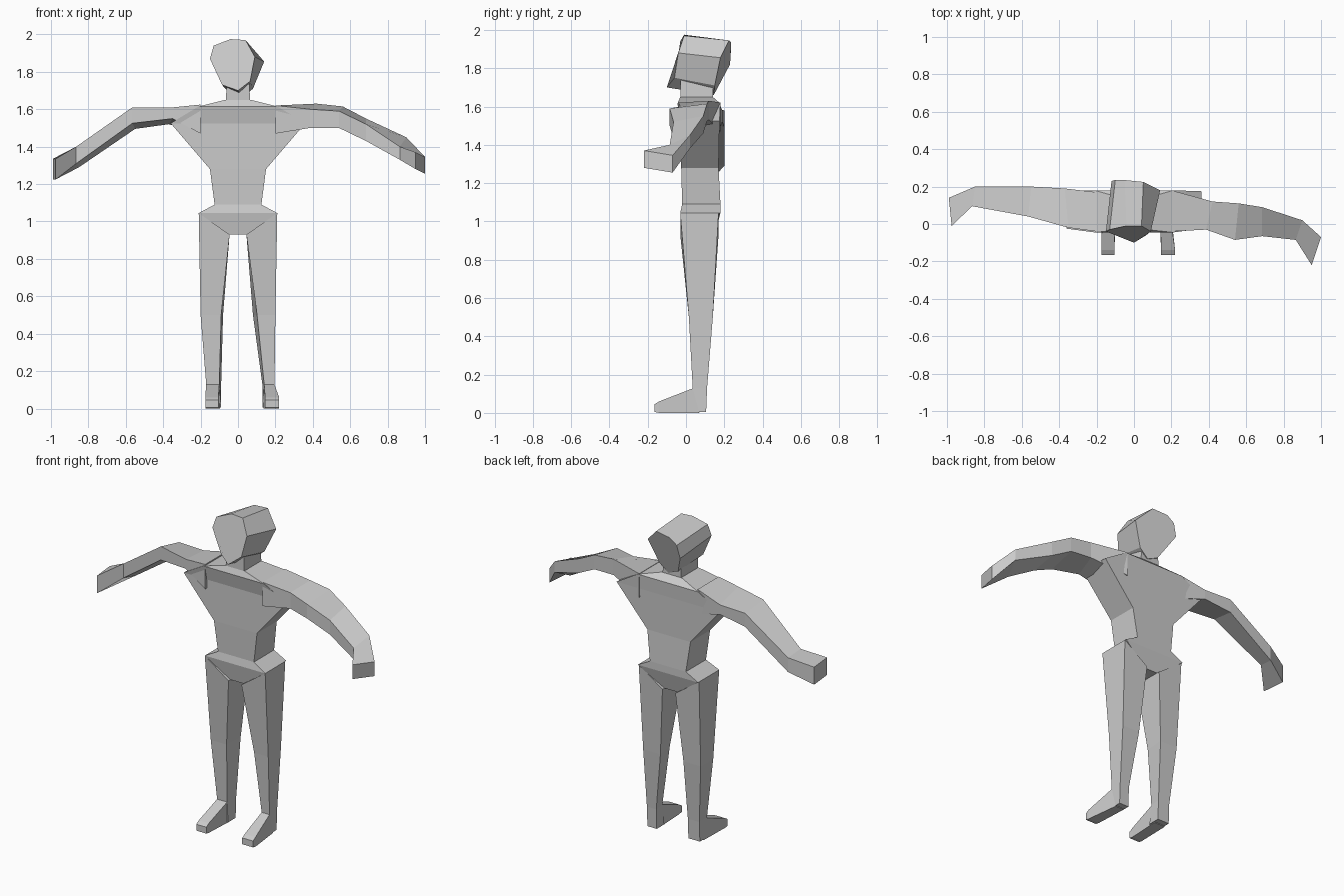
import bpy
import bmesh

cube = bpy.data.objects.get("Cube")
if cube:
    bpy.data.objects.remove(cube, do_unlink=True)

grey = bpy.data.materials.new("plain grey")
grey.use_nodes = True
COLOUR = (0.6, 0.6, 0.6, 1)
grey.diffuse_color = COLOUR
grey.node_tree.nodes["Principled BSDF"].inputs["Base Color"].default_value = COLOUR


def loft(name, rings):
    """Skin a row of equal-sided rings and cap both ends."""
    bm = bmesh.new()
    rows = [[bm.verts.new(p) for p in ring] for ring in rings]
    for a, b in zip(rows, rows[1:]):
        for i in range(len(a)):
            j = (i + 1) % len(a)
            bm.faces.new((a[i], a[j], b[j], b[i]))
    bm.faces.new(rows[0])
    bm.faces.new(rows[-1])
    bmesh.ops.recalc_face_normals(bm, faces=bm.faces)
    mesh = bpy.data.meshes.new(name)
    bm.to_mesh(mesh)
    bm.free()
    mesh.materials.append(grey)
    obj = bpy.data.objects.new(name, mesh)
    bpy.context.collection.objects.link(obj)
    return obj


def level(half, front, back, z):
    """Level four-cornered ring of the trunk."""
    return [(-half, front, z), (half, front, z), (half, back, z), (-half, back, z)]


# Trunk: crotch, hips, waist, ribs, armpits, shoulders, neck base
loft("torso", [level(*r) for r in (
    (.045, -.01, .15, .93), (.21, -.03, .18, 1.045), (.125, -.02, .18, 1.09),
    (.15, -.025, .17, 1.28), (.36, -.025, .175, 1.525),
    (.21, -.045, .18, 1.615), (.07, -.03, .14, 1.65))])
loft("neck", [level(.065, -.03, .14, 1.63), level(.06, -.03, .14, 1.76)])

# Head: face outline swept back to a slightly turned, lower rear outline
loft("head", [
    [(-.13, -.03, 1.94), (-.04, -.01, 1.975), (.04, -.01, 1.97), (.09, -.04, 1.88),
     (.065, -.06, 1.75), (0, -.1, 1.7), (-.085, -.05, 1.73), (-.15, -.04, 1.87)],
    [(-.1, .235, 1.9), (-.05, .235, 1.935), (.05, .225, 1.945), (.14, .18, 1.855),
     (.08, .15, 1.71), (.02, .145, 1.66), (-.05, .15, 1.69), (-.12, .23, 1.82)]])


# Arms: each section is front x, back x, front y, back y, top z, bottom z, rear lift
def arm(name, sections):
    loft(name, [[(xf, yf, top), (xb, yb, top + lift), (xb, yb, low + lift), (xf, yf, low)]
                for xf, xb, yf, yb, top, low, lift in sections])


arm("right_arm", [
    (-.2, -.2, -.04, .17, 1.625, 1.47, 0), (-.35, -.37, -.02, .19, 1.61, 1.55, -.03),
    (-.565, -.55, .04, .2, 1.61, 1.525, -.03), (-.865, -.85, .095, .2, 1.4, 1.31, -.02),
    (-.975, -.99, -.01, .14, 1.335, 1.225, 0)])
arm("left_arm", [
    (.2, .2, -.04, .18, 1.62, 1.47, 0), (.385, .42, -.03, .12, 1.6, 1.5, .03),
    (.54, .56, -.085, .11, 1.59, 1.5, .025), (.685, .685, -.065, .09, 1.52, 1.43, .03),
    (.865, .9, -.085, .02, 1.4, 1.33, .05), (.95, 1, -.22, -.07, 1.37, 1.28, -.025)])


# Legs: the ring below the hip slopes from the outer hip down to the crotch
def leg_ring(inner, outer, front, back, z_in, z_out, inner_back=None):
    rear = inner if inner_back is None else inner_back
    return [(inner, front, z_in), (outer, front, z_out),
            (outer, back, z_out), (rear, back, z_in)]


for side, name, ankle_in, ankle_out, toe_in, toe_out in (
        (-1, "right", .1, .17, .105, .175), (1, "left", .14, .195, .145, .22)):
    s = side
    loft(name + "_leg", [
        leg_ring(s * .045, s * .21, -.03, .17, .93, 1.045),
        leg_ring(s * (ankle_in * .3 + .06), s * .2, .015, .14, .5, .5, s * .08),
        leg_ring(s * ankle_in, s * ankle_out, .035, .11, .13, .13, s * (ankle_in - .01)),
        leg_ring(s * (ankle_in - .01), s * ankle_out, .03, .105, .005, .005)])
    # Foot: wedge from the ankle to a blunt toe
    loft(name + "_foot", [
        [(s * (ankle_in - .005), .07, 0), (s * ankle_out, .07, 0),
         (s * ankle_out, .035, .128), (s * ankle_in, .035, .128)],
        [(s * toe_in, -.14, 0), (s * toe_out, -.14, 0),
         (s * toe_out, -.14, .06), (s * toe_in, -.14, .06)],
        [(s * toe_in, -.165, .005), (s * toe_out, -.165, .005),
         (s * toe_out, -.165, .045), (s * toe_in, -.165, .045)]])
